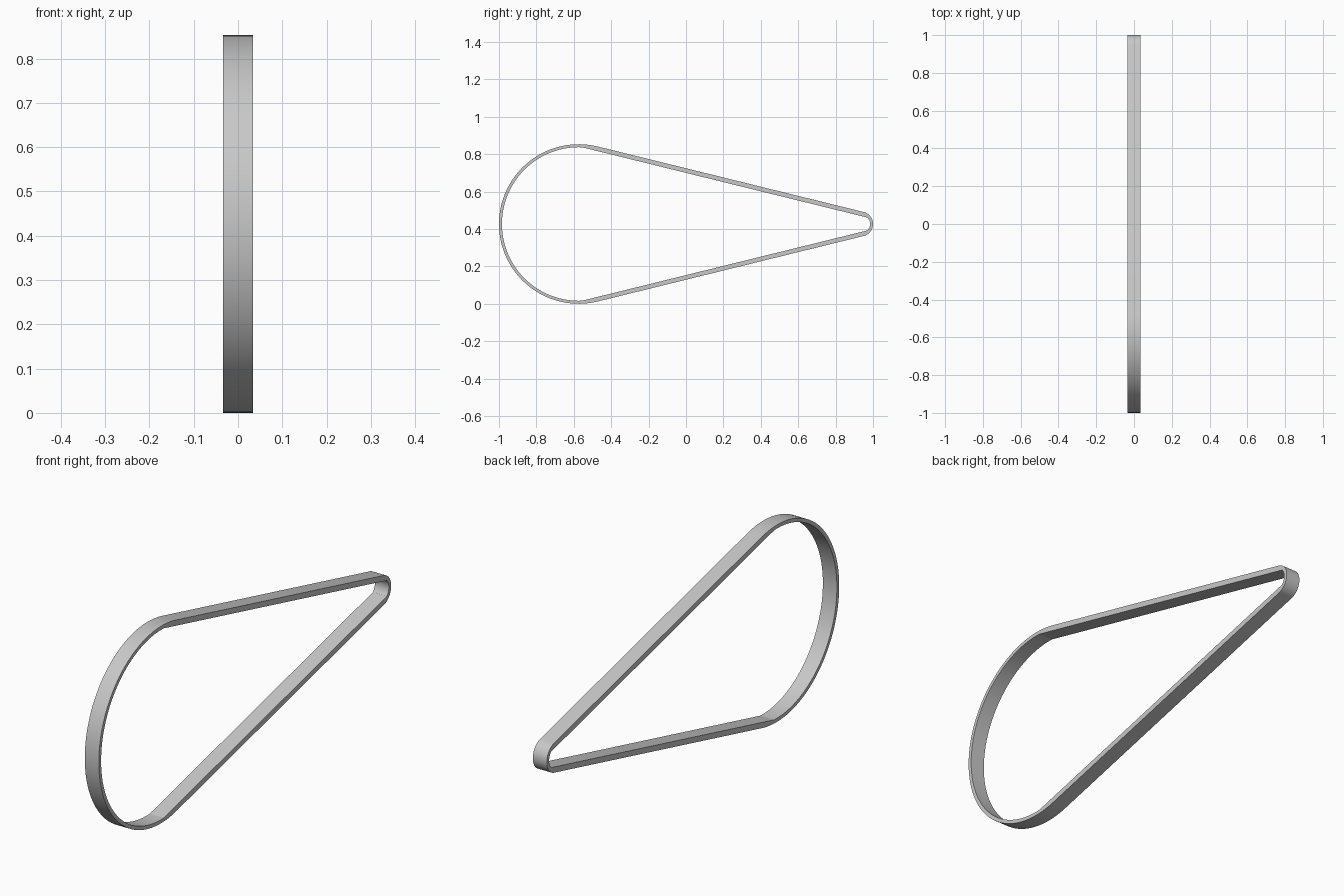
import bpy
import bmesh
from math import acos, asin, cos, sin, pi, radians

if "Cube" in bpy.data.objects:
    bpy.data.objects.remove(bpy.data.objects["Cube"], do_unlink=True)

WIDTH = 0.067
BIG_R, SMALL_R = 0.4265, 0.066          # outer radii of the two bends
BIG_Y, SMALL_Y = BIG_R - 1, 1 - SMALL_R
BEND, RUN = 0.016, 0.024                # thickness at the bends and on the runs
TANGENT = acos((BIG_R - SMALL_R) / (SMALL_Y - BIG_Y))


def arc(y, radius, start, end, steps):
    return [(y + radius * cos(start + (end - start) * i / steps),
             BIG_R + radius * sin(start + (end - start) * i / steps))
            for i in range(steps + 1)]


def loop(bend, run):
    """Closed outline: large bend, then small bend, joined by straight runs."""
    big, small = BIG_R - bend, SMALL_R - bend
    a = TANGENT + acos((BIG_R - run) / big)
    b = TANGENT - acos((SMALL_R - run) / small)
    return arc(BIG_Y, big, a, 2 * pi - a, 64) + arc(SMALL_Y, small, -b, b, 36)


# Grey material
grey = bpy.data.materials.new("belt grey")
grey.use_nodes = True
colour = (0.58, 0.58, 0.58, 1)
grey.diffuse_color = colour
grey.node_tree.nodes["Principled BSDF"].inputs["Base Color"].default_value = colour

# Belt: outer and inner outlines swept across the width
bm = bmesh.new()
rings = [[bm.verts.new((x, y, z)) for y, z in outline]
         for outline, x in ((loop(0, 0), -WIDTH / 2), (loop(0, 0), WIDTH / 2),
                            (loop(BEND, RUN), WIDTH / 2), (loop(BEND, RUN), -WIDTH / 2))]
count = len(rings[0])
for k, ring in enumerate(rings):
    following = rings[(k + 1) % 4]
    for i in range(count):
        j = (i + 1) % count
        bm.faces.new((ring[i], ring[j], following[j], following[i]))
bmesh.ops.recalc_face_normals(bm, faces=bm.faces)

mesh = bpy.data.meshes.new("drive_belt")
bm.to_mesh(mesh)
bm.free()
mesh.materials.append(grey)
belt = bpy.data.objects.new("drive_belt", mesh)
bpy.context.collection.objects.link(belt)

# Smooth bends with crisp rims and inner corners
bpy.ops.object.select_all(action="DESELECT")
belt.select_set(True)
bpy.context.view_layer.objects.active = belt
bpy.ops.object.shade_smooth_by_angle(angle=radians(9))
